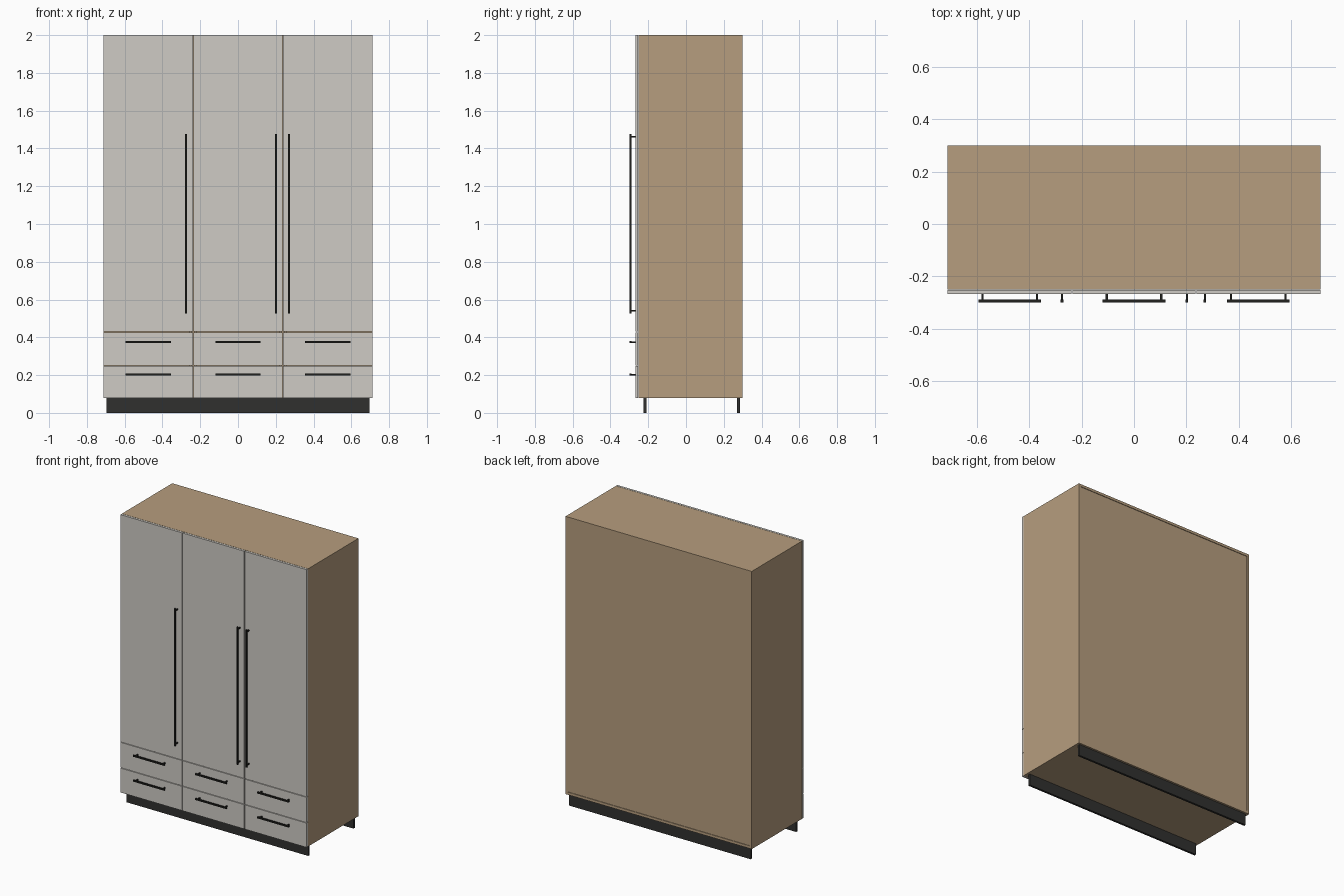
import bpy, bmesh
from mathutils import Matrix, Vector

if "Cube" in bpy.data.objects:
    bpy.data.objects.remove(bpy.data.objects["Cube"])


def material(name, rgb):
    m = bpy.data.materials.new(name)
    m.diffuse_color = (*rgb, 1)
    m.use_nodes = True
    m.node_tree.nodes["Principled BSDF"].inputs["Base Color"].default_value = m.diffuse_color
    return m


WOOD = material("oak", (0.47, 0.34, 0.21))
FRONT = material("pale_front", (0.62, 0.60, 0.56))
DARK = material("charcoal", (0.03, 0.03, 0.028))
BLACK = material("black_metal", (0.015, 0.015, 0.013))


def boxes(name, mat, spans):
    """One object from boxes given as (x0, x1, y0, y1, z0, z1)."""
    bm = bmesh.new()
    for x0, x1, y0, y1, z0, z1 in spans:
        mid = Vector((x0 + x1, y0 + y1, z0 + z1)) / 2
        size = (x1 - x0, y1 - y0, z1 - z0)
        bmesh.ops.create_cube(bm, size=1, matrix=Matrix.Translation(mid) @ Matrix.Diagonal((*size, 1)))
    me = bpy.data.meshes.new(name)
    bm.to_mesh(me)
    bm.free()
    me.materials.append(mat)
    ob = bpy.data.objects.new(name, me)
    bpy.context.collection.objects.link(ob)
    return ob


W, BASE, TOP = 0.712, 0.08, 2.0     # half width, floor of carcass, top
YF, YB = -0.251, 0.299              # carcass front and back
T = 0.018                           # board thickness
BAY = 2 * W / 3
GAP = 0.002                         # half gap around fronts
DOOR_Y = (-0.268, -0.253)
BAR_Y = (-0.299, -0.289)

# Carcass boards
for s, side in ((-1, "left"), (1, "right")):
    x0, x1 = sorted((s * W, s * (W - T)))
    boxes(side + "_side_panel", WOOD, [(x0, x1, YF, YB, BASE, TOP)])
    xd = s * BAY / 2
    boxes(side + "_divider", WOOD, [(xd - T / 2, xd + T / 2, YF, YB - 0.01, BASE + T, TOP - T)])
inner = W - T
boxes("top_panel", WOOD, [(-inner, inner, YF, YB, TOP - T, TOP)])
boxes("bottom_panel", WOOD, [(-inner, inner, YF, YB, BASE, BASE + T)])
boxes("back_panel", WOOD, [(-inner, inner, YB - 0.01, YB - 0.004, BASE + T, TOP - T)])

# Plinth boards
for name, y in (("front_plinth", -0.225), ("back_plinth", 0.27)):
    boxes(name, DARK, [(-0.695, 0.695, y, y + 0.015, 0, BASE)])


# Bar handles: a square bar on two posts
def handle(name, x, z, length, inset, vertical):
    h, p = 0.005, 0.004
    a, d = length / 2, length / 2 - inset
    py = (BAR_Y[1], DOOR_Y[0])
    if vertical:
        parts = [(x - h, x + h, *BAR_Y, z - a, z + a)]
        parts += [(x - p, x + p, *py, z + o - p, z + o + p) for o in (-d, d)]
    else:
        parts = [(x - a, x + a, *BAR_Y, z - h, z + h)]
        parts += [(x + o - p, x + o + p, *py, z - p, z + p) for o in (-d, d)]
    boxes(name, BLACK, parts)


# Doors and drawers in each of the three bays
rows = [("lower_drawer", 0.08, 0.25, 0.203), ("upper_drawer", 0.25, 0.428, 0.375)]
door_handle_x = (-0.275, 0.202, 0.271)
for i, bay in enumerate(("left", "middle", "right")):
    xc = (i - 1) * BAY
    # outer edges run flush with the carcass sides
    x0 = xc - BAY / 2 + (GAP if i > 0 else 0)
    x1 = xc + BAY / 2 - (GAP if i < 2 else 0)
    boxes(bay + "_shelf", WOOD, [(xc - BAY / 2 + T, xc + BAY / 2 - T, YF, YB - 0.01, 0.419, 0.437)])
    boxes(bay + "_door", FRONT, [(x0, x1, *DOOR_Y, 0.428 + GAP, TOP)])
    handle(bay + "_door_handle", door_handle_x[i], 1.002, 0.95, 0.014, True)
    for row, z0, z1, hz in rows:
        low = z0 + (GAP if z0 > BASE else 0)
        boxes(f"{bay}_{row}", FRONT, [(x0, x1, *DOOR_Y, low, z1 - GAP)])
        handle(f"{bay}_{row}_handle", xc, hz, 0.24, 0.016, False)
    # Drawer rail behind the seam
    boxes(bay + "_drawer_rail", WOOD, [(xc - BAY / 2 + T, xc + BAY / 2 - T, YF, YF + 0.05, 0.241, 0.259)])
